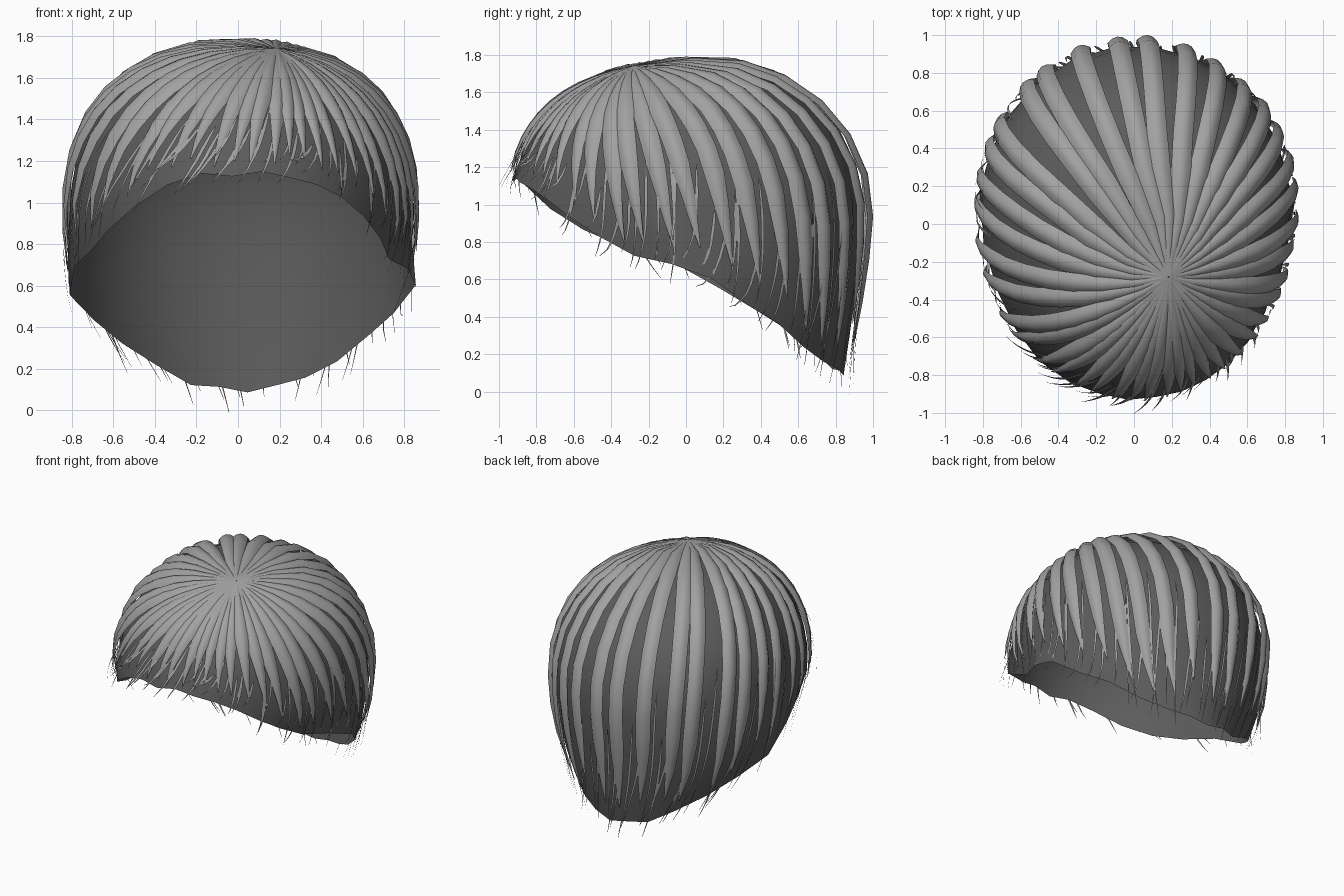
import bpy, math, random
from mathutils import Vector

random.seed(7)
cube = bpy.data.objects.get("Cube")
if cube:
    bpy.data.objects.remove(cube, do_unlink=True)


def make_material(name, grey):
    mat = bpy.data.materials.new(name)
    mat.use_nodes = True
    colour = (grey, grey, grey, 1)
    mat.diffuse_color = colour
    bsdf = mat.node_tree.nodes["Principled BSDF"]
    bsdf.inputs["Base Color"].default_value = colour
    bsdf.inputs["Roughness"].default_value = 0.8
    return mat


DARK = make_material("dark grey scalp", 0.107)
LIGHT = make_material("light grey hair", 0.36)

# Hairline height against depth, forehead to nape
HAIRLINE = [(-0.93, 1.15), (-0.55, 0.86), (-0.2, 0.7), (0, 0.67), (0.2, 0.57), (0.84, 0.09)]
CROWN = Vector((0.18, -0.32))
EQUATOR = 0.95


def hairline(y):
    for (y0, z0), (y1, z1) in zip(HAIRLINE, HAIRLINE[1:]):
        if y <= y1:
            return z0 + (z1 - z0) * max(0, (y - y0) / (y1 - y0))
    return HAIRLINE[-1][1]


def head(q):
    """Head surface, from a flat disc whose radius is the polar angle."""
    a, phi = q.length, math.atan2(q.y, q.x)
    back = math.sin(phi)
    if a < math.pi / 2:
        bulge = 0.87 + 0.13 * max(0, back) ** 2
        wide = deep = math.sin(a) ** bulge
        z = EQUATOR + 0.84 * max(0, math.cos(a)) ** bulge
    else:
        drop = a - math.pi / 2
        temple = min(1, max(0, -3 * back))
        wide = 1 - 0.33 * min(drop, 1.1) ** 2.5 - 0.22 * drop * temple
        deep = 1 - 0.13 * drop ** 1.5
        z = EQUATOR - 0.85 * drop
    depth = 0.89 if back > 0 else 1.07
    return Vector((0.01 + 0.86 * wide * math.cos(phi), 0.1 + depth * deep * back, z))


def normal(q):
    e = 0.05
    du = head(q + Vector((e, 0))) - head(q - Vector((e, 0)))
    dv = head(q + Vector((0, e))) - head(q - Vector((0, e)))
    return du.cross(dv).normalized()


def reach(theta):
    """Distance on the disc from the crown to the hairline."""
    ray = Vector((math.cos(theta), math.sin(theta)))
    d = 0.3
    while d < 3.2:
        p = head(CROWN + ray * d)
        if p.z < hairline(p.y):
            break
        d += 0.01
    return d


def on_ray(theta, t):
    return CROWN + Vector((math.cos(theta), math.sin(theta))) * reach(theta) * t


def add_grid(verts, faces, rows):
    """Append a sheet made of equally long rows of points."""
    base, n = len(verts), len(rows[0])
    for row in rows:
        verts.extend(row)
    for r in range(len(rows) - 1):
        for c in range(n - 1):
            i = base + r * n + c
            faces.append((i, i + n, i + n + 1, i + 1))


def add_strip(verts, faces, path, width, lift, cols, arch):
    """Append an arched ribbon following (theta, t) samples on the head."""
    qs = [on_ray(*s) for s in path]
    points = [head(q) + normal(q) * lift(s[1]) for q, s in zip(qs, path)]
    rows, dist = [], 0
    total = sum((b - a).length for a, b in zip(points, points[1:]))
    for i, p in enumerate(points):
        if i:
            dist += (p - points[i - 1]).length
        nrm = normal(qs[i])
        tangent = points[min(i + 1, len(points) - 1)] - points[max(i - 1, 0)]
        side = nrm.cross(tangent).normalized()
        w = width(dist, total)
        rows.append([])
        for c in range(cols):
            s = 2 * c / (cols - 1) - 1
            rows[-1].append(p + (side * s - nrm * arch * s * s) * w)
    add_grid(verts, faces, rows)


def make_object(name, verts, faces, mat):
    mesh = bpy.data.meshes.new(name)
    mesh.from_pydata([tuple(v) for v in verts], [], faces)
    mesh.materials.append(mat)
    mesh.shade_smooth()
    obj = bpy.data.objects.new(name, mesh)
    bpy.context.collection.objects.link(obj)
    return obj


# Scalp cap: an open shell under the hair, uneven at the rim, flared by the ears
SEGMENTS, RINGS = 28, 12
verts, faces, rows = [], [], []
rim = [random.uniform(0.99, 1.015) for _ in range(SEGMENTS)]
for r in range(RINGS + 1):
    row = []
    for c in range(SEGMENTS + 1):
        t = max(r / RINGS, 0.001) * rim[c % SEGMENTS]
        q = on_ray(math.tau * (c % SEGMENTS) / SEGMENTS, t)
        p = head(q)
        flare = 0.6 * max(0, abs(p.x) - 0.76) * t ** 12
        row.append(p - normal(q) * (0.047 - 0.02 * t ** 6 - flare))
    rows.append(row)
add_grid(verts, faces, rows)
make_object("scalp_cap", verts, faces, DARK)


# Broad locks fanning out from the crown, swept backwards at the sides
def lock_width(dist, total):
    fan = min(0.015 + 0.08 * dist, 0.054)
    return fan * min(1, max(0.02, (total - dist) / 0.5)) ** 0.75


LOCKS, STEPS = 39, 10
verts, faces = [], []
for k in range(LOCKS):
    theta = math.tau * k / LOCKS + random.uniform(-0.03, 0.03)
    theta -= 0.17 * math.cos(theta)
    tip = random.uniform(0.88, 0.97)
    raise_by = random.uniform(0, 0.018)
    path = []
    for i in range(STEPS + 1):
        f = i / STEPS
        path.append((theta + 0.16 * math.cos(theta) * (f - 0.5) - 0.04 * f, 0.002 + tip * f))
    add_strip(verts, faces, path, lock_width,
              lambda t: raise_by * math.sin(math.pi * t) - 0.012 * t ** 6, 5, 0.5)
make_object("hair_locks", verts, faces, LIGHT)


# Loose wisps sweeping round the head and curling past the hairline
def wisp_width(dist, total):
    f = dist / total
    return 0.001 + 0.008 * math.sin(math.pi * f ** 0.7)


WISPS, BENDS = 90, 12
verts, faces = [], []
for k in range(WISPS):
    theta = math.tau * k / WISPS + random.uniform(-0.03, 0.03)
    sweep = random.uniform(0.08, 0.24)
    start = random.uniform(0.55, 0.8)
    end = 1 + random.uniform(-0.08, 0.12) / reach(theta - sweep)
    flare = random.uniform(0, 0.06)
    path = []
    for i in range(BENDS + 1):
        f = i / BENDS
        path.append((theta - sweep * (0.6 * f + 0.4 * f ** 4), start + (end - start) * f))
    add_strip(verts, faces, path, wisp_width,
              lambda t: -0.016 + flare * max(0, (t - start) / (end - start)) ** 3, 2, 0)
make_object("loose_wisps", verts, faces, LIGHT)
